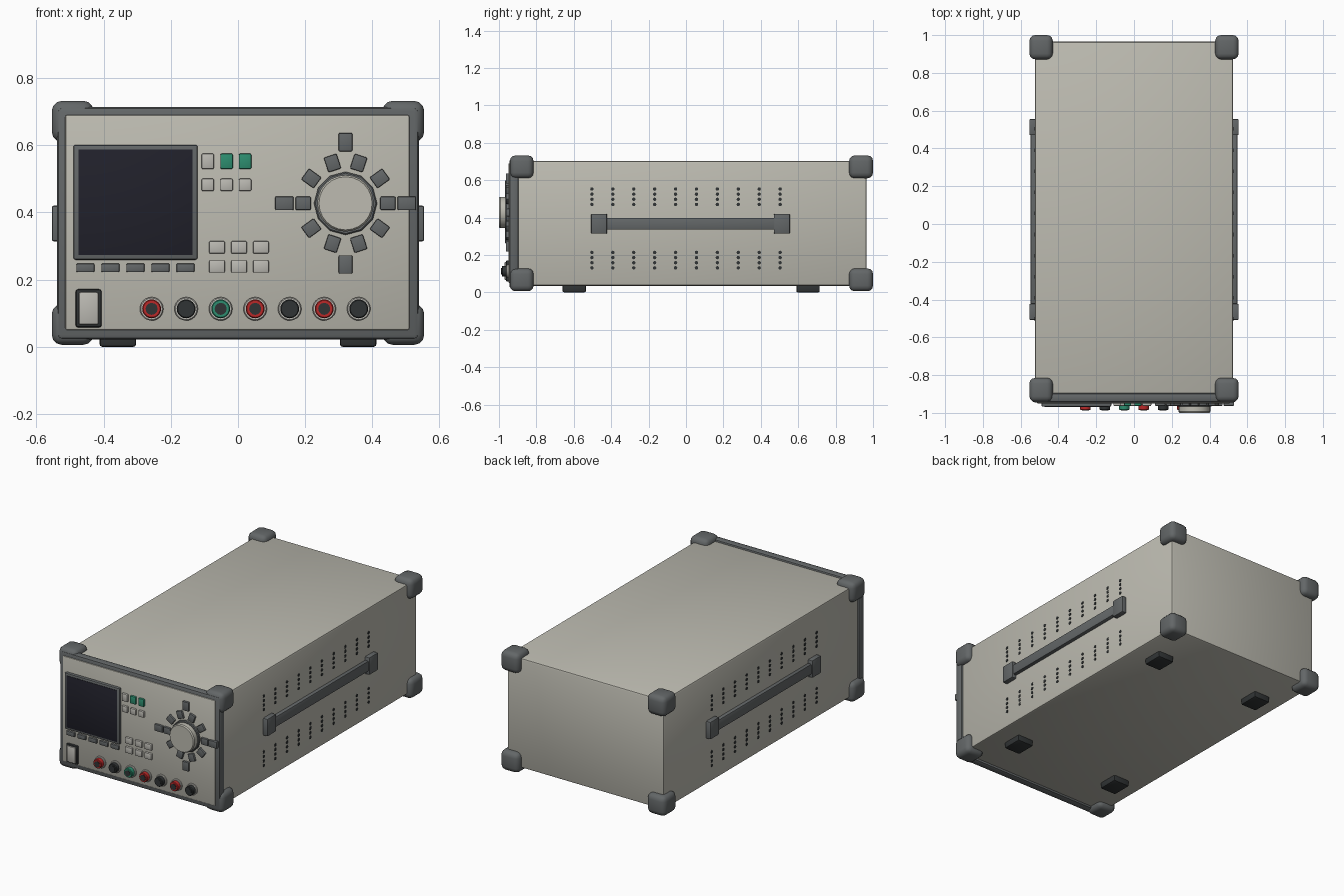
import bpy, bmesh, math
from mathutils import Matrix, Vector

if "Cube" in bpy.data.objects:
    bpy.data.objects.remove(bpy.data.objects["Cube"])


def material(name, r, g, b):
    m = bpy.data.materials.new(name)
    m.diffuse_color = (r, g, b, 1)
    m.use_nodes = True
    m.node_tree.nodes["Principled BSDF"].inputs["Base Color"].default_value = m.diffuse_color
    return m


BEIGE = material("warm beige", 0.51, 0.50, 0.44)
BUTTON = material("pale button grey", 0.50, 0.49, 0.45)
GREY = material("dark grey", 0.125, 0.135, 0.138)
BLACK = material("black", 0.030, 0.034, 0.035)
SCREEN = material("screen navy", 0.015, 0.015, 0.024)
GREEN = material("green", 0.026, 0.27, 0.16)
RED = material("red", 0.50, 0.022, 0.022)


def finish(name, bm, mat, smooth=True):
    bmesh.ops.recalc_face_normals(bm, faces=bm.faces)
    me = bpy.data.meshes.new(name)
    bm.to_mesh(me)
    bm.free()
    me.materials.append(mat)
    ob = bpy.data.objects.new(name, me)
    bpy.context.collection.objects.link(ob)
    if smooth:
        bpy.context.view_layer.objects.active = ob
        ob.select_set(True)
        bpy.ops.object.shade_smooth_by_angle(angle=math.radians(35))
        ob.select_set(False)
    return ob


def box(name, x, y, z, mat, bevel=0.0, seg=2, spin=0.0):
    """Bevelled box from (min, max) ranges, optionally spun about its y axis."""
    size = Vector((x[1] - x[0], y[1] - y[0], z[1] - z[0]))
    mid = Vector((x[0] + x[1], y[0] + y[1], z[0] + z[1])) / 2
    bm = bmesh.new()
    bmesh.ops.create_cube(bm, size=1)
    bmesh.ops.scale(bm, vec=size, verts=bm.verts)
    if bevel:
        bmesh.ops.bevel(bm, geom=bm.edges[:], offset=bevel, segments=seg,
                        profile=0.5, affect='EDGES')
    bmesh.ops.transform(bm, matrix=Matrix.Translation(mid) @ Matrix.Rotation(spin, 4, 'Y'),
                        verts=bm.verts)
    return finish(name, bm, mat)


def plate(name, cx, cz, w, h, front, mat, bevel=0.004, spin=0.0, back=-0.94):
    return box(name, (cx - w / 2, cx + w / 2), (front, back),
               (cz - h / 2, cz + h / 2), mat, bevel, 2, spin)


def turned(name, cx, cz, profile, mat, sides=24):
    """Solid of revolution about y; profile is (radius, y) from back to front."""
    bm = bmesh.new()
    rings = []
    for r, y in profile:
        rings.append([bm.verts.new((cx + r * math.cos(2 * math.pi * i / sides), y,
                                    cz + r * math.sin(2 * math.pi * i / sides)))
                      for i in range(sides)])
    for a, b in zip(rings, rings[1:]):
        for i in range(sides):
            j = (i + 1) % sides
            bm.faces.new((a[i], a[j], b[j], b[i]))
    bm.faces.new(rings[0])
    bm.faces.new(rings[-1])
    return finish(name, bm, mat)


# Case, front frame and front panel
box("case", (-0.525, 0.525), (-0.905, 0.965), (0.035, 0.702), BEIGE, 0.012)
box("front_frame", (-0.538, 0.538), (-0.945, -0.895), (0.022, 0.713), GREY, 0.014)
plate("front_panel", -0.002, 0.37, 1.024, 0.64, -0.950, BEIGE, 0.006)

# Corner guards
for sx in (-1, 1):
    for y in ((-0.942, -0.815), (0.872, 1.0)):
        for z in ((0.006, 0.128), (0.61, 0.732)):
            box("corner_guard", tuple(sorted((sx * 0.43, sx * 0.554))), y, z, GREY, 0.03, 3)

# Feet
for sx in (-1, 1):
    for y in ((-0.66, -0.535), (0.59, 0.715)):
        box("foot", tuple(sorted((sx * 0.303, sx * 0.412))), y, (0.0, 0.045), BLACK, 0.008)

# Side handles
for sx in (-1, 1):
    def side(a, b):
        return tuple(sorted((sx * a, sx * b)))
    box("handle_bar", side(0.515, 0.547), (-0.45, 0.50), (0.335, 0.398), GREY, 0.006)
    for y in ((-0.508, -0.422), (0.47, 0.556)):
        box("handle_end", side(0.515, 0.554), y, (0.314, 0.420), GREY, 0.006)

# Vent holes: dark pips in ten columns above and below each handle
for sx in (-1, 1):
    bm = bmesh.new()
    for col in range(10):
        for base in (0.131, 0.470):
            for row in range(4):
                pos = (sx * 0.5235, -0.503 + 0.1118 * col, base + 0.0275 * row)
                bmesh.ops.create_cone(
                    bm, cap_ends=True, segments=8, radius1=0.0095, radius2=0.0095, depth=0.008,
                    matrix=Matrix.Translation(pos) @ Matrix.Rotation(math.pi / 2, 4, 'Y'))
    finish("vent_holes", bm, BLACK, False)

# Display and the soft keys below it
plate("screen_bezel", -0.305, 0.43, 0.370, 0.342, -0.967, GREY, 0.007)
plate("screen", -0.305, 0.43, 0.340, 0.314, -0.969, SCREEN, 0.001)
for i in range(5):
    plate("soft_key", -0.454 + 0.0744 * i, 0.235, 0.054, 0.026, -0.963, GREY)

# Power switch
plate("switch_surround", -0.4445, 0.1145, 0.078, 0.114, -0.963, BLACK, 0.008)
plate("power_switch", -0.4445, 0.1145, 0.058, 0.096, -0.970, BUTTON, 0.005)

# Function buttons
for i, x in enumerate((-0.090, -0.034, 0.021)):
    plate("channel_button", x, 0.552, 0.037, 0.046, -0.963, GREEN if i else BUTTON)
    plate("mode_button", x, 0.482, 0.037, 0.037, -0.963, BUTTON)
for x in (-0.0625, 0.003, 0.068):
    for z in (0.296, 0.239):
        plate("menu_button", x, z, 0.047, 0.037, -0.963, BUTTON)

# Dial with its ring of keys
KX, KZ = 0.32, 0.427
turned("dial_ring", KX, KZ, [(0.094, -0.94), (0.094, -0.961), (0.090, -0.965)], GREY, 12)
turned("dial", KX, KZ, [(0.084, -0.94), (0.084, -0.993), (0.079, -1.0)], BEIGE, 24)
for i in range(10):
    a = math.radians(36 * i)
    plate("number_key", KX + 0.126 * math.cos(a), KZ + 0.126 * math.sin(a),
          0.046, 0.040, -0.963, GREY, spin=-a)
for i in range(4):
    a = math.radians(90 * i)
    plate("arrow_key", KX + 0.182 * math.cos(a), KZ + 0.182 * math.sin(a),
          0.055, 0.041, -0.963, GREY, spin=-a)

# Output terminals: pale collar, coloured post, dark socket
for i, mat in enumerate((RED, BLACK, GREEN, RED, BLACK, RED, BLACK)):
    x, z = -0.257 + 0.1027 * i, 0.113
    turned("terminal_collar", x, z, [(0.035, -0.94), (0.035, -0.956), (0.032, -0.959)], BUTTON)
    turned("terminal_post", x, z, [(0.028, -0.94), (0.028, -0.981), (0.025, -0.985)], mat)
    turned("terminal_socket", x, z, [(0.018, -0.94), (0.018, -0.988)], BLACK, 12)
